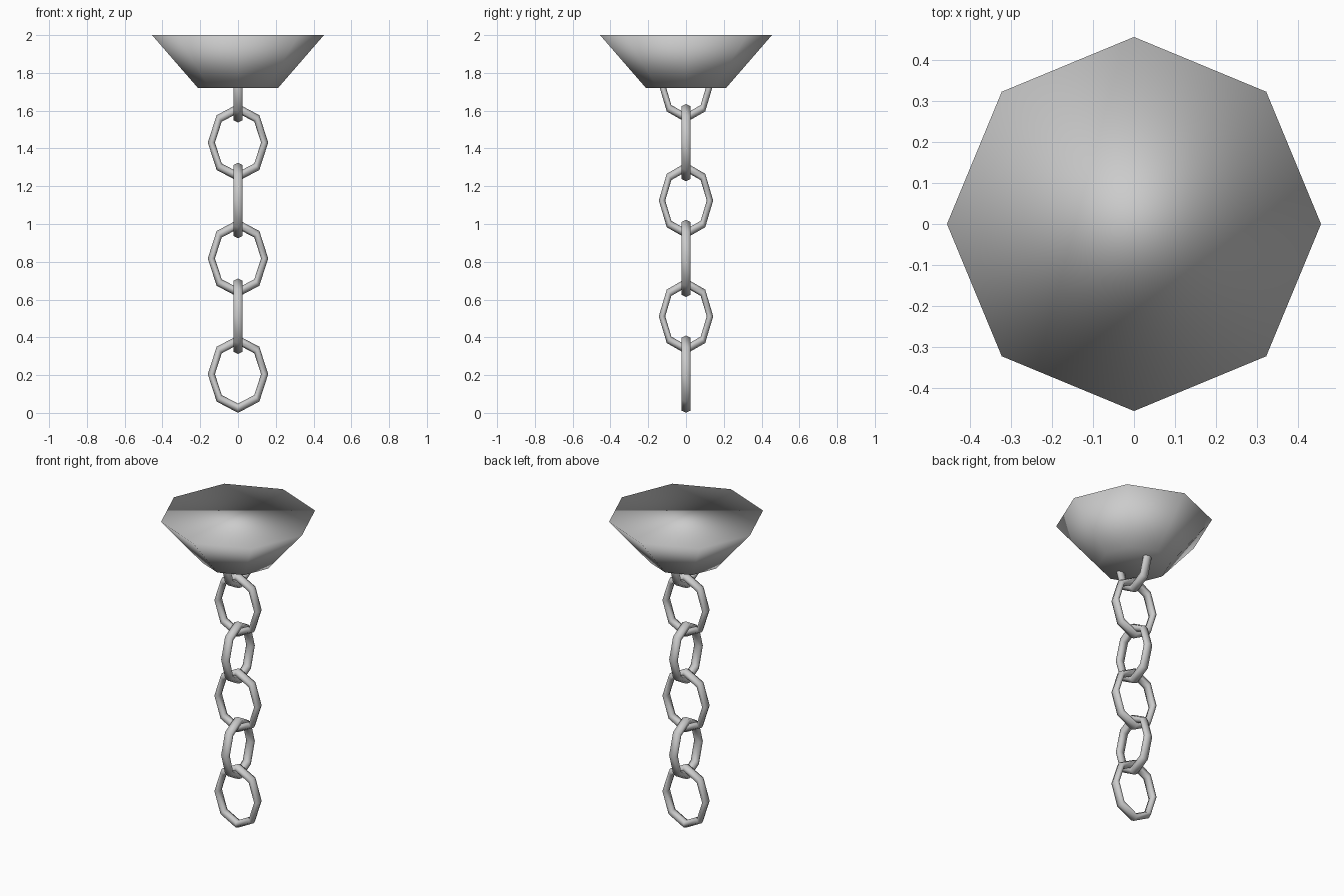
import bpy
from math import radians

if "Cube" in bpy.data.objects:
    bpy.data.objects.remove(bpy.data.objects["Cube"])

LINK_COUNT = 6
SPACING = 0.3065


def add_link(index):
    # Low-poly oval ring; every second link is turned a quarter and slightly smaller
    turned = index % 2 == 1
    bpy.ops.mesh.primitive_torus_add(
        major_segments=8, minor_segments=6,
        major_radius=0.141, minor_radius=0.019,
        location=(0, 0, 0.205 + index * SPACING),
        rotation=(radians(90), 0, radians(90) if turned else 0))
    link = bpy.context.object
    link.name = f"chain_link_{index + 1}"
    link.scale = (0.9, 1.25, 1.5) if turned else (1.0, 1.28, 1.5)
    bpy.ops.object.transform_apply(location=False, rotation=True, scale=True)
    bpy.ops.object.shade_smooth()


# Hanging chain, topmost link sunk into the mount
for i in range(LINK_COUNT):
    add_link(i)

# Octagonal tapered ceiling mount, closed at both ends
bpy.ops.mesh.primitive_cone_add(
    vertices=8, radius1=0.212, radius2=0.455, depth=0.28,
    end_fill_type='NGON', location=(0, 0, 1.86))
mount = bpy.context.object
mount.name = "ceiling_mount"
bpy.ops.object.shade_smooth()
